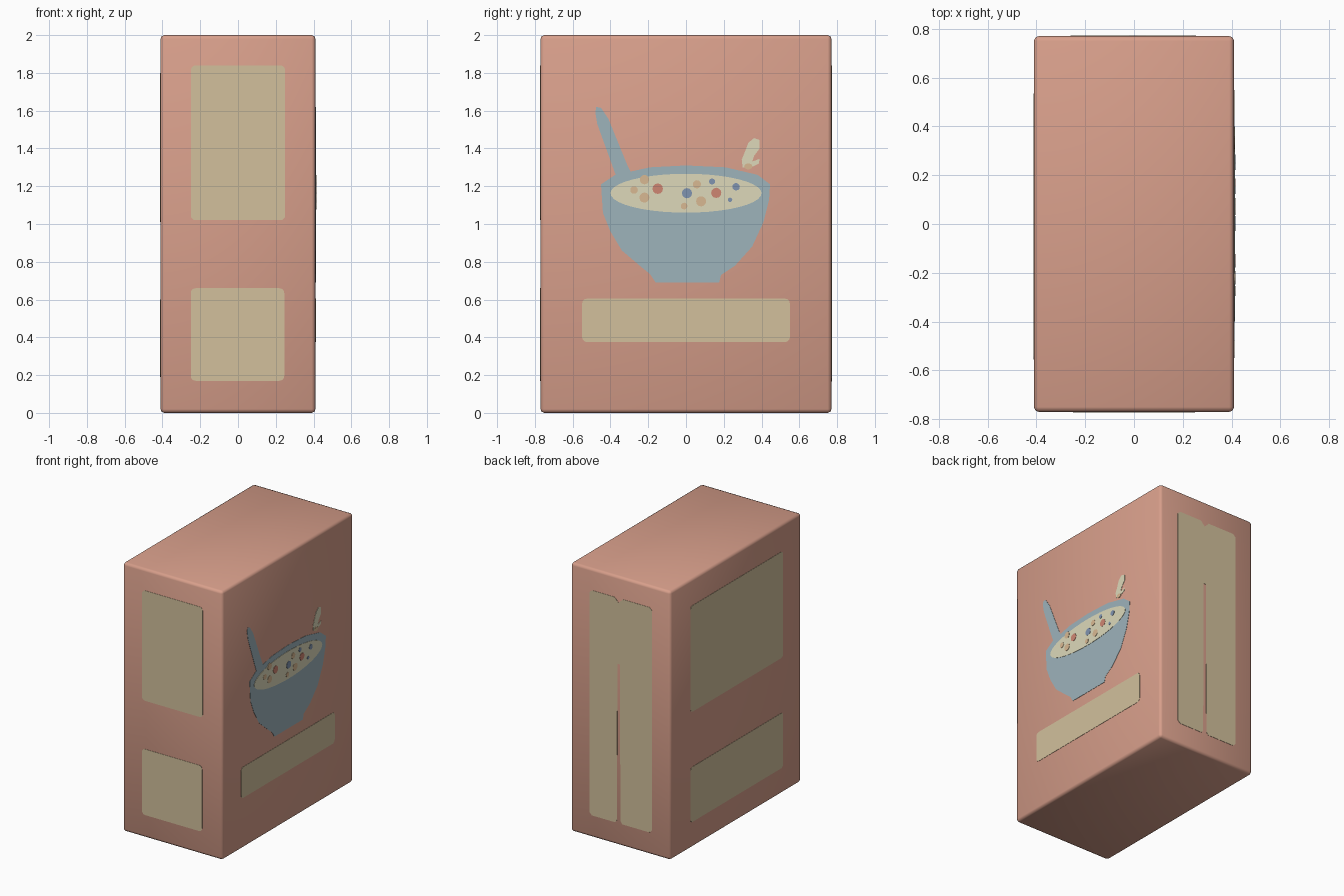
import bpy, bmesh, math

if "Cube" in bpy.data.objects:
    bpy.data.objects.remove(bpy.data.objects["Cube"])

W, D, H = 0.82, 1.54, 2.0


def material(name, r, g, b):
    m = bpy.data.materials.new(name)
    lin = [(c / 255 / 12.92) if c < 11 else ((c / 255 + 0.055) / 1.055) ** 2.4 for c in (r, g, b)]
    m.diffuse_color = (*lin, 1)
    m.use_nodes = True
    m.node_tree.nodes["Principled BSDF"].inputs["Base Color"].default_value = m.diffuse_color
    return m


SALMON = material("salmon card", 216, 159, 139)
TAN = material("tan panel", 210, 192, 156)
CREAM = material("cream", 221, 217, 186)
BLUE = material("bowl blue", 157, 179, 187)
ORANGE = material("pale orange", 217, 185, 146)
RED = material("soft red", 207, 134, 114)
NAVY = material("dusk blue", 128, 148, 176)

# Each side of the box: maps (u, v, height) to a 3D point
SIDES = {
    "front": lambda u, v, h: (u, -D / 2 - h, v),
    "back": lambda u, v, h: (u, D / 2 + h, v),
    "right": lambda u, v, h: (W / 2 + h, u, v),
    "left": lambda u, v, h: (-W / 2 - h, u, v),
}


def finish(name, bm, mat):
    bmesh.ops.recalc_face_normals(bm, faces=bm.faces)
    me = bpy.data.meshes.new(name)
    bm.to_mesh(me)
    bm.free()
    me.materials.append(mat)
    ob = bpy.data.objects.new(name, me)
    bpy.context.collection.objects.link(ob)
    return ob


def plate(name, side, outline, mat, level=1):
    """Thin printed plate, raised 0.002 per level."""
    bm = bmesh.new()
    put = SIDES[side]
    top = [bm.verts.new(put(u, v, 0.002 * level)) for u, v in outline]
    low = [bm.verts.new(put(u, v, -0.001)) for u, v in outline]
    n = len(outline)
    bm.faces.new(top)
    bm.faces.new(low[::-1])
    for i in range(n):
        j = (i + 1) % n
        bm.faces.new((top[i], low[i], low[j], top[j]))
    return finish(name, bm, mat)


def rounded(u0, u1, v0, v1, r=0.025):
    pts = []
    for k, (cu, cv) in enumerate(((u1 - r, v1 - r), (u0 + r, v1 - r), (u0 + r, v0 + r), (u1 - r, v0 + r))):
        for s in range(4):
            a = math.pi / 2 * (k + s / 3)
            pts.append((cu + r * math.cos(a), cv + r * math.sin(a)))
    return pts


def ellipse(cu, cv, ru, rv, n):
    return [(cu + ru * math.cos(2 * math.pi * i / n), cv + rv * math.sin(2 * math.pi * i / n)) for i in range(n)]


# Box body with a narrow softened edge
bm = bmesh.new()
bmesh.ops.create_cube(bm, size=1)
for v in bm.verts:
    v.co = (v.co.x * W, v.co.y * D, (v.co.z + 0.5) * H)
bmesh.ops.bevel(bm, geom=bm.edges[:], offset=0.02, segments=2, profile=0.5, affect='EDGES')
for f in bm.faces:
    f.smooth = True
finish("box_body", bm, SALMON)

# Plain information panels
plate("front_upper_panel", "front", rounded(-0.25, 0.25, 1.02, 1.84), TAN)
plate("front_lower_panel", "front", rounded(-0.25, 0.245, 0.17, 0.66), TAN)
plate("left_upper_panel", "left", rounded(-0.555, 0.535, 1.01, 1.80), TAN)
plate("left_lower_panel", "left", rounded(-0.555, 0.535, 0.19, 0.60), TAN)
plate("right_caption_panel", "right", rounded(-0.55, 0.55, 0.375, 0.605), TAN)

# Back panel: two columns joined at the top, with a notch and a slit
b0, b1, bz0, bz1, c, r = -0.26, 0.255, 0.165, 1.84, 0.014, 0.02
plate("back_panel", "back", [
    (b1, bz0 + r), (b1, bz1 - r), (b1 - r, bz1), (c + 0.035, bz1), (c, bz1 - 0.035),
    (c - 0.035, bz1), (b0 + r, bz1), (b0, bz1 - r), (b0, bz0 + r), (b0 + r, bz0),
    (c - 0.03, bz0), (c - 0.015, bz0 + r), (c - 0.01, 1.35), (c + 0.01, 1.35),
    (c + 0.015, bz0 + r), (c + 0.03, bz0), (b1 - r, bz0)], TAN)

# Bowl picture on the right side
plate("bowl", "right", [
    (-0.45, 1.21), (-0.44, 1.06), (-0.40, 0.96), (-0.34, 0.86), (-0.24, 0.775), (-0.19, 0.735),
    (-0.16, 0.69), (0.175, 0.69), (0.185, 0.73), (0.26, 0.78), (0.35, 0.88), (0.41, 1.01),
    (0.44, 1.13), (0.445, 1.21), (0.38, 1.26), (0.21, 1.30), (0, 1.31), (-0.19, 1.30), (-0.375, 1.26)], BLUE)
plate("spoon_handle", "right", [
    (-0.475, 1.62), (-0.45, 1.615), (-0.41, 1.555), (-0.31, 1.31), (-0.28, 1.25), (-0.365, 1.24),
    (-0.47, 1.53), (-0.48, 1.59)], BLUE)
plate("milk", "right", ellipse(0, 1.163, 0.40, 0.103, 40), CREAM, 2)
plate("milk_splash", "right", [
    (0.33, 1.43), (0.36, 1.455), (0.39, 1.445), (0.39, 1.40), (0.36, 1.36), (0.35, 1.33),
    (0.39, 1.345), (0.385, 1.32), (0.345, 1.30), (0.30, 1.30), (0.295, 1.34), (0.315, 1.39)], CREAM)
plate("splash_bit", "right", ellipse(0.33, 1.305, 0.022, 0.016, 10), ORANGE, 2)

# Cereal pieces floating in the milk
PIECES = [
    (ORANGE, [(-0.275, 1.18, 0.02), (-0.22, 1.235, 0.025), (-0.22, 1.14, 0.027),
              (0.08, 1.12, 0.027), (0.058, 1.21, 0.022), (-0.01, 1.095, 0.018)]),
    (RED, [(-0.15, 1.187, 0.028), (0.16, 1.165, 0.027)]),
    (NAVY, [(0.005, 1.163, 0.027), (0.138, 1.225, 0.016), (0.265, 1.197, 0.02), (0.233, 1.128, 0.012)]),
]
for mat, spots in PIECES:
    for y, z, rad in spots:
        plate("cereal_piece", "right", ellipse(y, z, rad, rad, 12), mat, 3)
